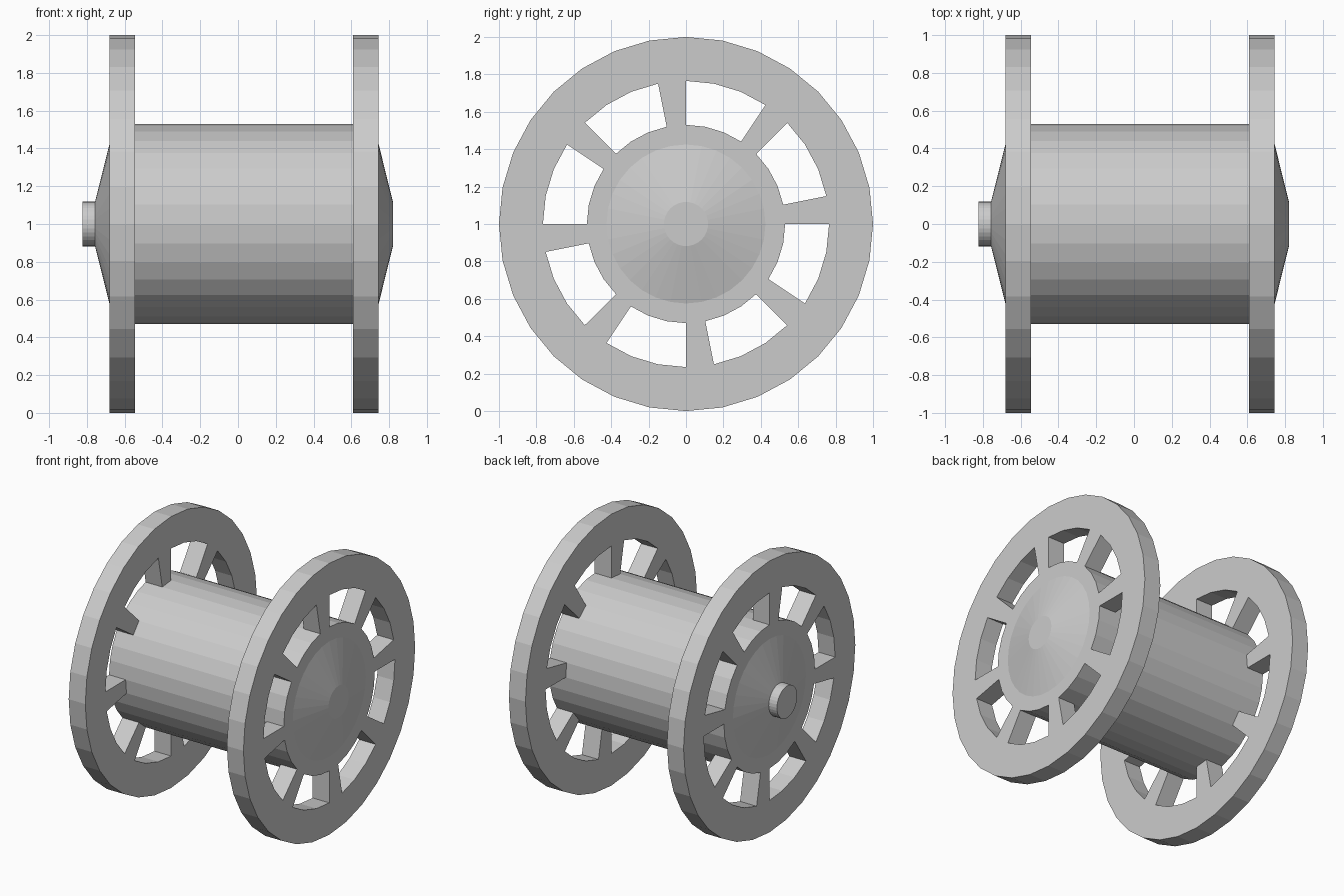
import bpy, bmesh
from math import sin, cos, pi

if "Cube" in bpy.data.objects:
    bpy.data.objects.remove(bpy.data.objects["Cube"])

SIDES = 32
AXIS_Z = 1.0


def pt(x, r, k):
    a = 2 * pi * k / SIDES
    return (x, r * sin(a), AXIS_Z + r * cos(a))


def finish(bm, name):
    bmesh.ops.recalc_face_normals(bm, faces=bm.faces)
    me = bpy.data.meshes.new(name)
    bm.to_mesh(me)
    bm.free()
    ob = bpy.data.objects.new(name, me)
    bpy.context.collection.objects.link(ob)
    return ob


def lathe(name, profile, cap_end=True):
    """Spin (x, radius) points around the spool axis, both ends closed."""
    bm = bmesh.new()
    rings = [[bm.verts.new(pt(x, r, k)) for k in range(SIDES)] for x, r in profile]
    for a, b in zip(rings, rings[1:]):
        for k in range(SIDES):
            n = (k + 1) % SIDES
            bm.faces.new((a[k], a[n], b[n], b[k]))
    bm.faces.new(rings[0])
    bm.faces.new(rings[-1])
    return finish(bm, name)


def flange(name, x0, x1):
    """Spoked disc: solid hub, eight windows three segments wide, outer rim."""
    bm = bmesh.new()
    hub, inner, outer = [[bm.verts.new(pt(x0, r, k)) for k in range(SIDES)]
                         for r in (0.53, 0.765, 1.0)]
    bm.faces.new(hub)
    for k in range(SIDES):
        n = (k + 1) % SIDES
        bm.faces.new((inner[k], inner[n], outer[n], outer[k]))
        if k % 4 == 3:
            bm.faces.new((hub[k], hub[n], inner[n], inner[k]))
    ext = bmesh.ops.extrude_face_region(bm, geom=bm.faces[:], use_keep_orig=True)
    verts = [g for g in ext["geom"] if isinstance(g, bmesh.types.BMVert)]
    bmesh.ops.translate(bm, verts=verts, vec=(x1 - x0, 0, 0))
    return finish(bm, name)


# Central drum
lathe("drum", [(-0.545, 0.53), (0.609, 0.53)])

# Spoked end flanges
flange("left_flange", -0.68, -0.545)
flange("right_flange", 0.609, 0.744)

# Conical hub caps, the left one with an axle peg
lathe("left_cap", [(-0.68, 0.425), (-0.757, 0.118)])
lathe("left_peg", [(-0.757, 0.118), (-0.824, 0.118)])
lathe("right_cap", [(0.744, 0.425), (0.82, 0.118)])
